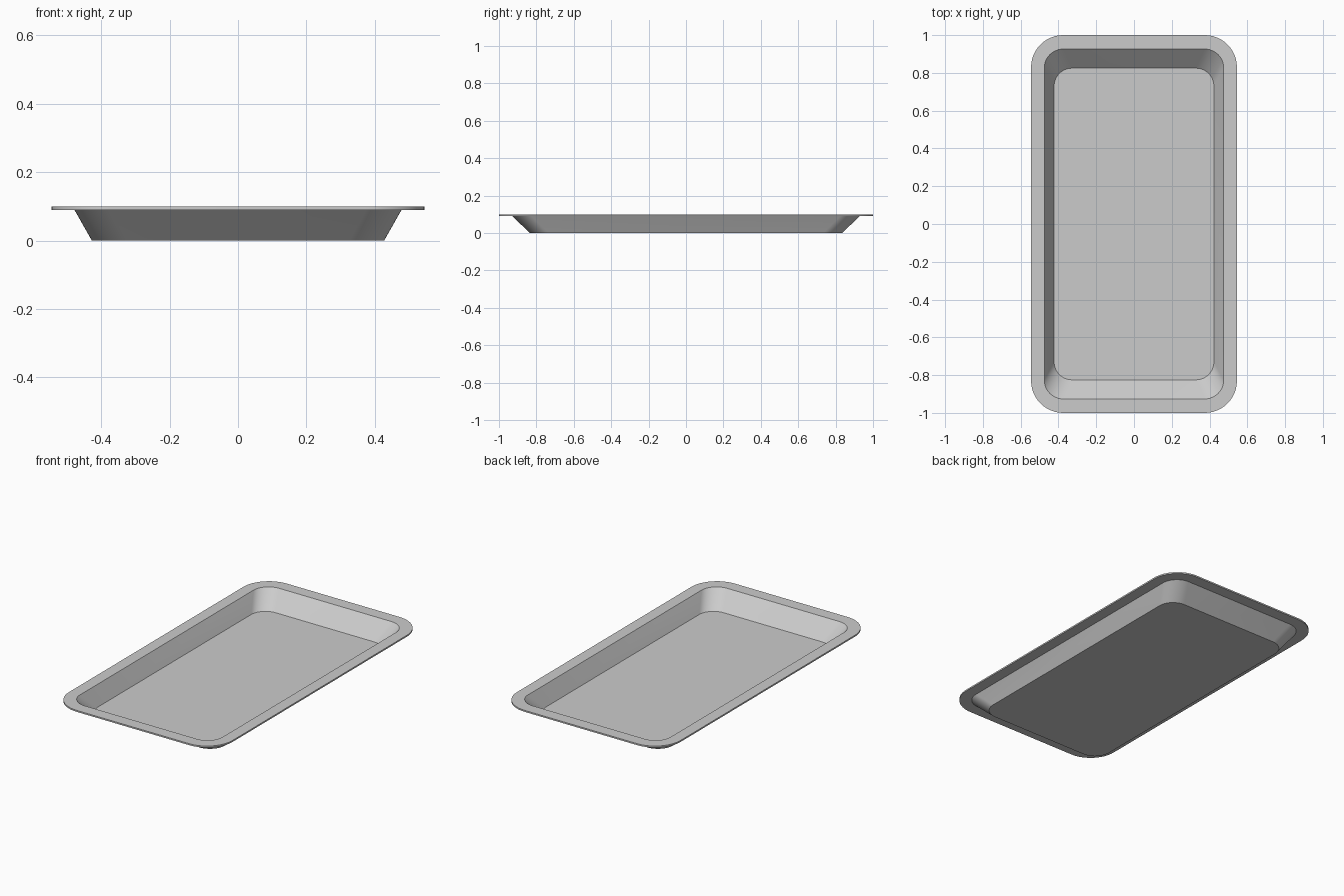
import bpy, bmesh
from math import cos, sin, pi

if "Cube" in bpy.data.objects:
    bpy.data.objects.remove(bpy.data.objects["Cube"])

SEG = 12  # segments per rounded corner


def rounded_ring(bm, hx, hy, r, z):
    """Rounded rectangle loop of vertices."""
    verts = []
    corners = [(1, 1), (-1, 1), (-1, -1), (1, -1)]
    for q, (sx, sy) in enumerate(corners):
        for i in range(SEG + 1):
            a = (q + i / SEG) * pi / 2
            verts.append(bm.verts.new((sx * (hx - r) + r * cos(a),
                                       sy * (hy - r) + r * sin(a), z)))
    return verts


# Cross-section from underside to inside floor: half x, half y, radius, z
profile = [
    (0.427, 0.834, 0.100, 0.0),    # underside
    (0.478, 0.929, 0.104, 0.090),  # outer wall meets rim
    (0.545, 1.000, 0.170, 0.090),  # rim lower edge
    (0.545, 1.000, 0.170, 0.099),  # rim upper edge
    (0.475, 0.926, 0.100, 0.099),  # rim inner edge
    (0.423, 0.825, 0.095, 0.003),  # inside floor
]

# Tray: loft the rings, then cap both floors
bm = bmesh.new()
rings = [rounded_ring(bm, *p) for p in profile]
for a, b in zip(rings, rings[1:]):
    n = len(a)
    for i in range(n):
        j = (i + 1) % n
        bm.faces.new((a[i], a[j], b[j], b[i]))
bm.faces.new(rings[0][::-1])
bm.faces.new(rings[-1])
bmesh.ops.recalc_face_normals(bm, faces=bm.faces)

mesh = bpy.data.meshes.new("tray")
bm.to_mesh(mesh)
bm.free()
tray = bpy.data.objects.new("tray", mesh)
bpy.context.collection.objects.link(tray)

# Smooth corners, crisp rim edges
bpy.context.view_layer.objects.active = tray
tray.select_set(True)
bpy.ops.object.shade_smooth_by_angle(angle=pi / 6)
